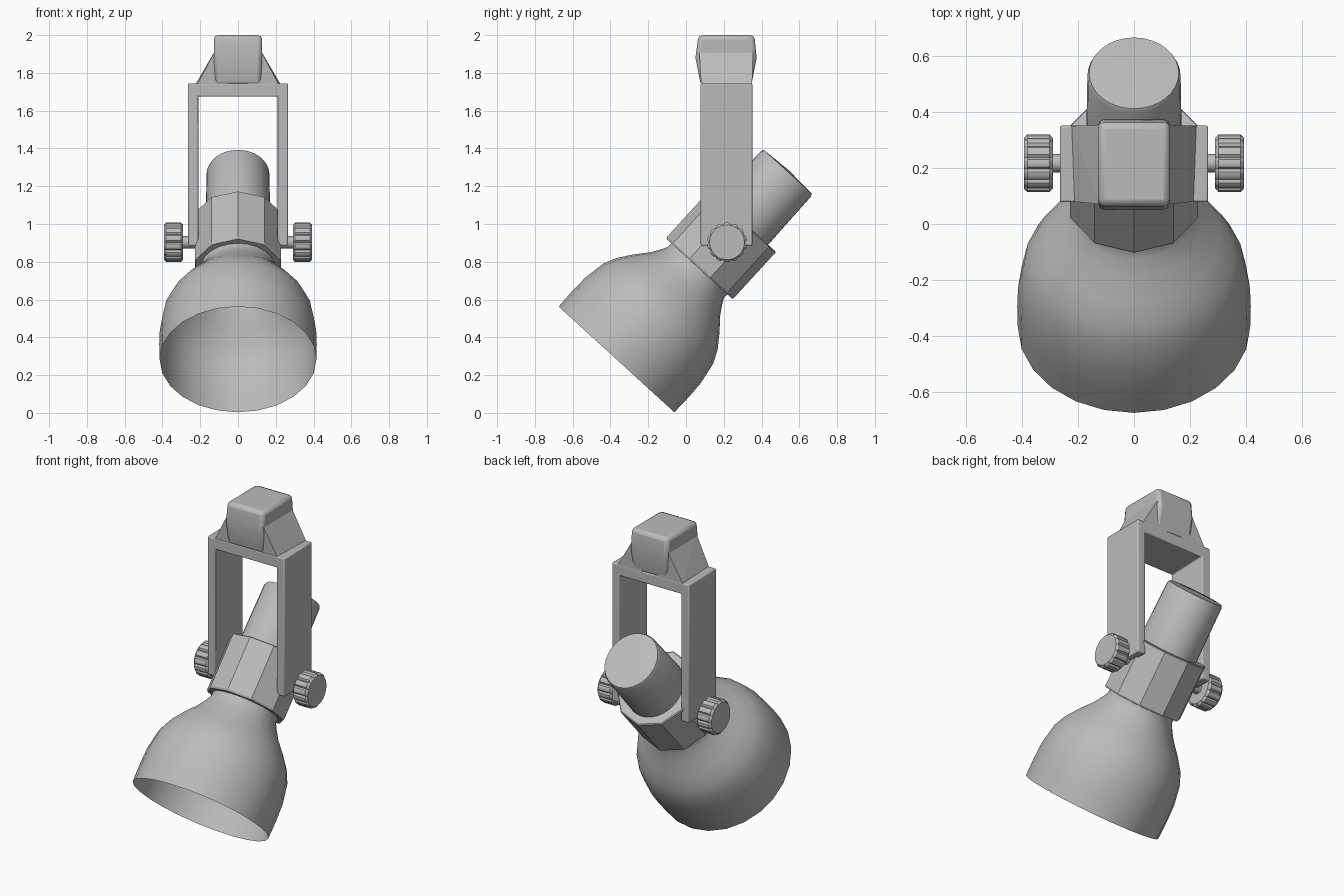
import bpy, bmesh, math
from mathutils import Matrix, Vector

if "Cube" in bpy.data.objects:
    bpy.data.objects.remove(bpy.data.objects["Cube"], do_unlink=True)

grey = bpy.data.materials.new("satin grey")
grey.use_nodes = True
grey.diffuse_color = (0.5, 0.5, 0.5, 1)
grey.node_tree.nodes["Principled BSDF"].inputs["Base Color"].default_value = grey.diffuse_color


def finish(name, bm, smooth=None, bevel=0, matrix=None):
    """Turn a bmesh into a named object with optional bevel and smoothing."""
    bmesh.ops.remove_doubles(bm, verts=bm.verts, dist=1e-5)
    bmesh.ops.recalc_face_normals(bm, faces=bm.faces)
    mesh = bpy.data.meshes.new(name)
    bm.to_mesh(mesh)
    bm.free()
    mesh.materials.append(grey)
    ob = bpy.data.objects.new(name, mesh)
    bpy.context.collection.objects.link(ob)
    if matrix:
        ob.matrix_world = matrix
    if bevel:
        mod = ob.modifiers.new("Bevel", "BEVEL")
        mod.width, mod.segments = bevel, 2
    if smooth:
        bpy.ops.object.select_all(action="DESELECT")
        ob.select_set(True)
        bpy.context.view_layer.objects.active = ob
        bpy.ops.object.shade_smooth_by_angle(angle=math.radians(smooth))
    return ob


def lathe(name, profile, sides, matrix, smooth=None, wide=1, lobes=None):
    """Revolve (radius, height) points about local z; lobes scale inner rows."""
    bm = bmesh.new()
    rings = []
    for i, (r, h) in enumerate(profile):
        ring = []
        for k in range(sides):
            a = math.tau * k / sides
            f = lobes[k % len(lobes)] if lobes and 1 < i < len(profile) - 2 else 1
            ring.append(bm.verts.new((wide * r * f * math.sin(a), -r * f * math.cos(a), h)))
        rings.append(ring)
    for low, high in zip(rings, rings[1:]):
        for k in range(sides):
            n = (k + 1) % sides
            bm.faces.new((low[k], low[n], high[n], high[k]))
    return finish(name, bm, smooth, 0, matrix)


def extrude(name, outline, offset, bevel):
    """Extrude a closed planar outline by an offset."""
    bm = bmesh.new()
    face = bm.faces.new([bm.verts.new(p) for p in outline])
    new = bmesh.ops.extrude_face_region(bm, geom=[face])["geom"]
    verts = [g for g in new if isinstance(g, bmesh.types.BMVert)]
    bmesh.ops.translate(bm, verts=verts, vec=offset)
    return finish(name, bm, 30, bevel)


# Tilted lamp: local z runs from the shade opening to the tail
tilt = Matrix.Translation((0, -0.368, 0.283)) @ Matrix.Rotation(math.radians(-42.4), 4, "X")
lathe("shade", [(0.415, 0), (0.417, 0.11), (0.414, 0.21), (0.393, 0.33), (0.36, 0.4),
                (0.309, 0.47), (0.25, 0.54), (0.215, 0.595), (0.2, 0.625), (0.2, 0.66)],
      24, tilt, 50)
lathe("lamp_body", [(0, 0.65), (0.234, 0.65), (0.24, 0.66), (0.24, 0.985),
                    (0.234, 0.99), (0, 0.99)], 10, tilt)
lathe("lamp_tail", [(0.184, 0.97), (0.179, 1.33), (0.172, 1.345), (0, 1.355)],
      32, tilt, 40, wide=0.93)

# Yoke: an upside-down U
half = [(0.21, 0.885), (0.265, 0.885), (0.265, 1.745)]
right = half + [(-x, z) for x, z in reversed(half)]
outline = right + [(-0.21, 1.675), (0.21, 1.675)]
extrude("yoke", [(x, 0.078, z) for x, z in outline], (0, 0.273, 0), 0.007)

# Mounting head: six-sided side profile
side = [(0.08, 1.73), (0.05, 1.88), (0.066, 2.0), (0.362, 2.0), (0.374, 1.88), (0.345, 1.73)]
extrude("mounting_head", [(-0.128, y, z) for y, z in side], (0.256, 0, 0), 0.022)

for s, label in ((1, "left"), (-1, "right")):
    # Sloping gusset between the head and the yoke
    bm = bmesh.new()
    for p in [(0.12, 0.07, 1.92), (0.12, 0.355, 1.92), (0.205, 0.35, 1.765), (0.13, 0.078, 1.78),
              (0.225, 0.35, 1.74), (0.215, 0.08, 1.74), (0.05, 0.35, 1.74), (0.05, 0.08, 1.74)]:
        bm.verts.new((s * p[0], p[1], p[2]))
    bmesh.ops.convex_hull(bm, input=bm.verts)
    finish(label + "_gusset", bm)

    # Fluted knob and its shaft
    axis = Matrix.Translation((s * 0.2, 0.217, 0.903)) @ Matrix.Rotation(s * math.pi / 2, 4, "Y")
    lathe(label + "_shaft", [(0.033, 0), (0.033, 0.1)], 12, axis, 40)
    lathe(label + "_knob", [(0, 0.09), (0.09, 0.09), (0.105, 0.102), (0.105, 0.18),
                            (0.092, 0.192), (0, 0.192)],
          70, axis, 30, lobes=[0.9, 0.985, 1, 1, 0.985])
